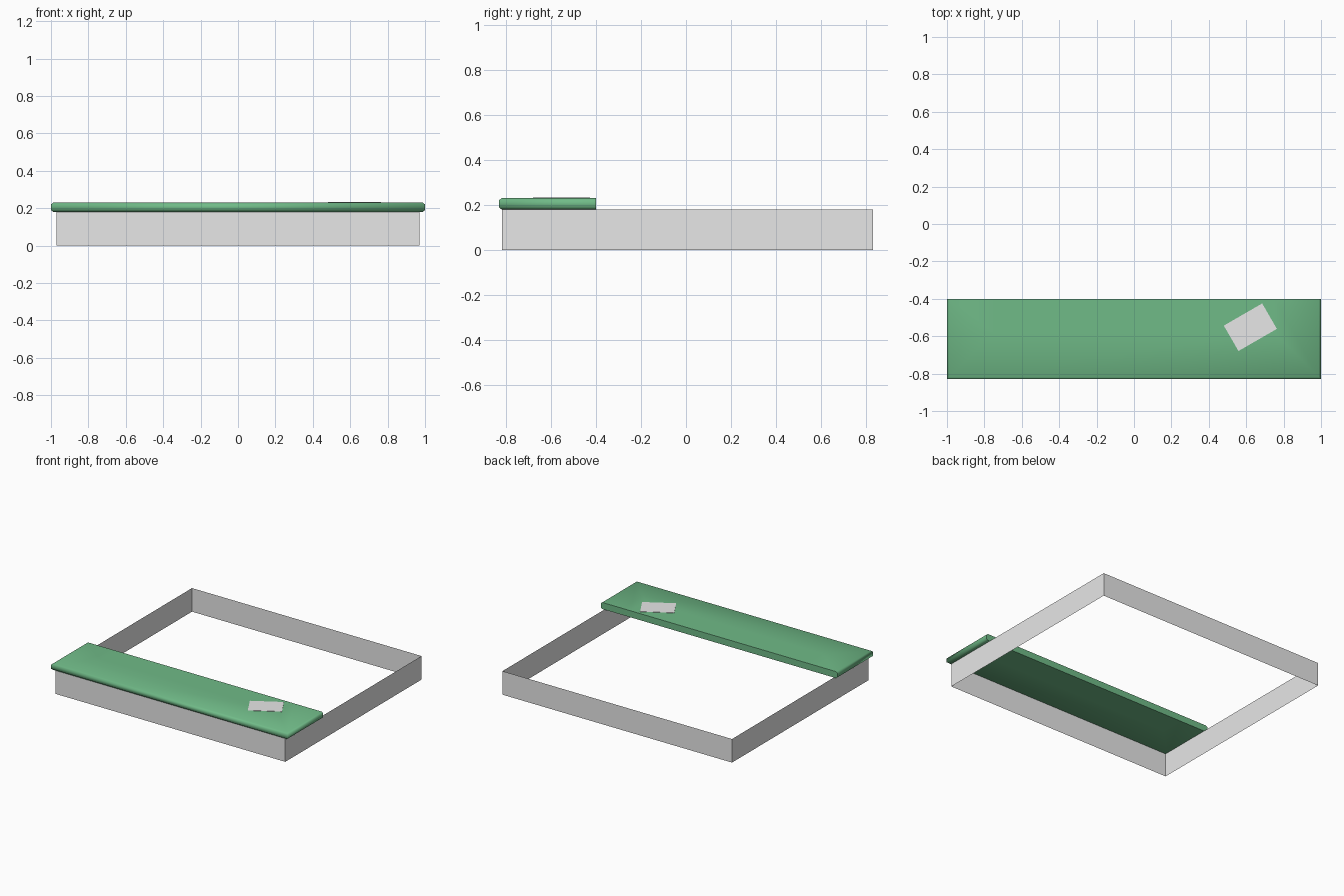
import bpy
import bmesh
import math

if "Cube" in bpy.data.objects:
    bpy.data.objects.remove(bpy.data.objects["Cube"])


def make_material(name, rgb):
    mat = bpy.data.materials.new(name)
    mat.use_nodes = True
    mat.diffuse_color = (*rgb, 1)
    mat.node_tree.nodes["Principled BSDF"].inputs["Base Color"].default_value = (*rgb, 1)
    return mat


def make_object(name, bm, mat):
    mesh = bpy.data.meshes.new(name)
    bm.to_mesh(mesh)
    bm.free()
    mesh.materials.append(mat)
    obj = bpy.data.objects.new(name, mesh)
    bpy.context.collection.objects.link(obj)
    return obj


grey = make_material("light grey", (0.8, 0.8, 0.8))
green = make_material("soft green", (0.163, 0.495, 0.245))

# Open rectangular frame: four thin walls
bm = bmesh.new()
corners = [(-0.97, -0.815), (0.97, -0.815), (0.97, 0.83), (-0.97, 0.83)]
low, high = [[bm.verts.new((x, y, z)) for x, y in corners] for z in (0, 0.18)]
for i in range(4):
    j = (i + 1) % 4
    bm.faces.new((low[i], low[j], high[j], high[i]))
make_object("base_frame", bm, grey)

# Cover slab: U-shaped rings (inset, height) give soft sides and front
BACK, FRONT = -0.4, -0.83
bm = bmesh.new()
rings = []
for inset, z in [(0.25, 0.18), (0.012, 0.18), (0, 0.19), (0, 0.22), (0.012, 0.23), (0.25, 0.23)]:
    side, front = 1 - inset, FRONT + inset
    points = [(-side, BACK), (-side, front), (side, front), (side, BACK)]
    rings.append([bm.verts.new((x, y, z)) for x, y in points])
for a, b in zip(rings, rings[1:]):
    for i in range(3):
        bm.faces.new((a[i], a[i + 1], b[i + 1], b[i]))
bm.faces.new(rings[0][::-1])
bm.faces.new(rings[-1])

# Flat back end with sharp borders
back = bm.faces.new([r[3] for r in rings] + [r[0] for r in reversed(rings)])
for face in bm.faces:
    face.smooth = True
for edge in back.edges:
    edge.smooth = False
bmesh.ops.recalc_face_normals(bm, faces=bm.faces)
make_object("cover_slab", bm, green)

# Turned label plate on the slab
bm = bmesh.new()
bmesh.ops.create_cube(bm, size=1)
label = make_object("label_plate", bm, grey)
label.scale = (0.237, 0.157, 0.003)
label.rotation_euler.z = math.radians(30)
label.location = (0.622, -0.552, 0.2305)
